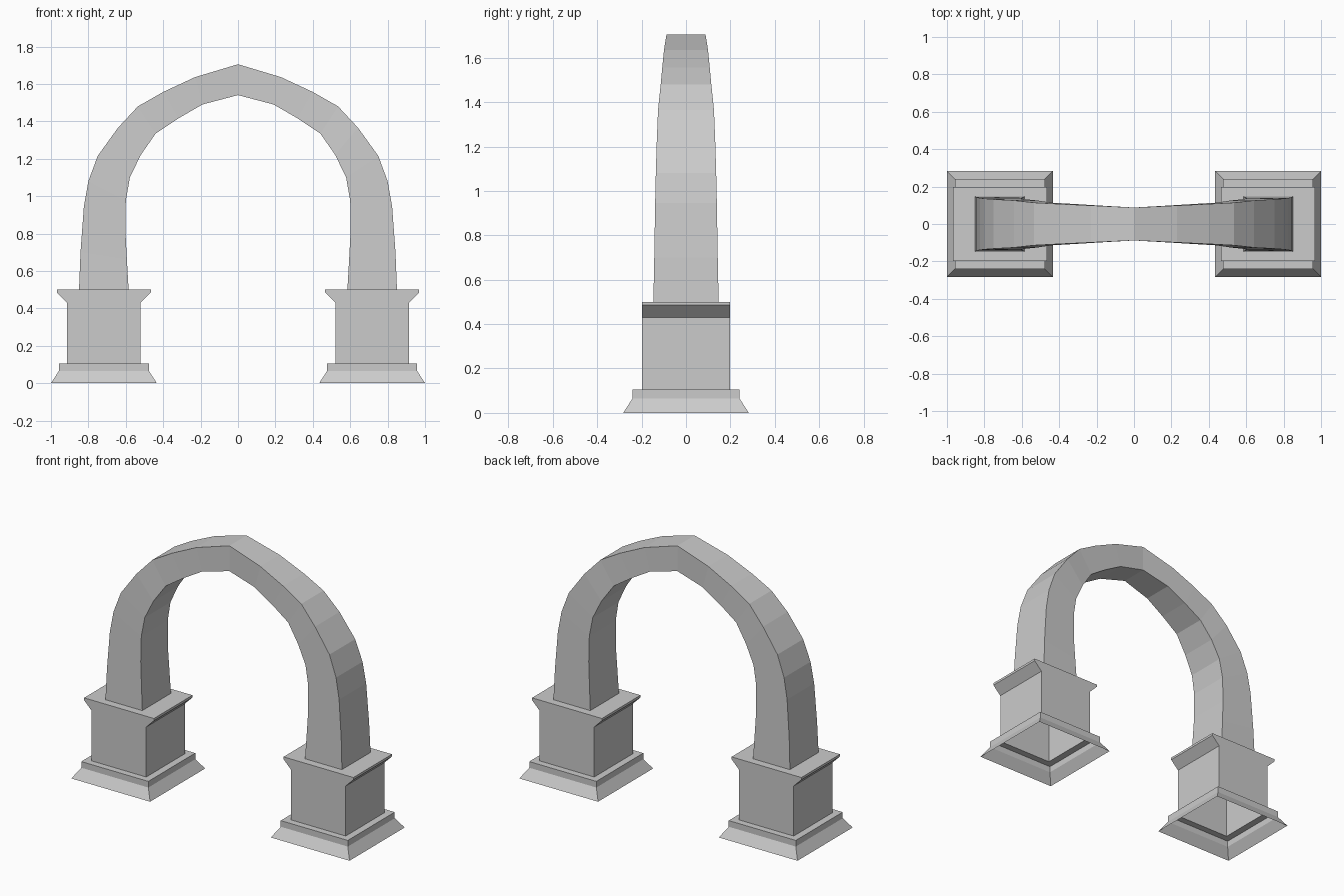
import bpy, bmesh

if "Cube" in bpy.data.objects:
    bpy.data.objects.remove(bpy.data.objects["Cube"])


def make_object(name, loops, cap_end=False):
    """Bridge a series of four-point loops into a flat-shaded shell."""
    bm = bmesh.new()
    rings = [[bm.verts.new(p) for p in loop] for loop in loops]
    for a, b in zip(rings, rings[1:]):
        for i in range(4):
            j = (i + 1) % 4
            bm.faces.new((a[i], a[j], b[j], b[i]))
    if cap_end:
        bm.faces.new(rings[-1])
    bmesh.ops.recalc_face_normals(bm, faces=bm.faces)
    mesh = bpy.data.meshes.new(name)
    bm.to_mesh(mesh)
    bm.free()
    obj = bpy.data.objects.new(name, mesh)
    bpy.context.collection.objects.link(obj)
    return obj


def rectangle(cx, hx, hy, z):
    return [(cx - hx, -hy, z), (cx + hx, -hy, z), (cx + hx, hy, z), (cx - hx, hy, z)]


# Pedestals: hollow from below, cap overhangs only sideways (half x, half y, z)
profile = [(.283, .283, 0), (.241, .241, .065), (.241, .241, .105),
           (.196, .198, .105), (.196, .198, .43), (.251, .198, .485), (.251, .198, .5)]
for side, cx in (("left", -.717), ("right", .717)):
    make_object(side + "_pedestal", [rectangle(cx, *p) for p in profile], cap_end=True)

# Arch: tapering sections (outer x, outer z, inner x, inner z, half depth)
sections = [(.85, .5, .585, .5, .147), (.842, .70, .594, .66, .143),
            (.824, .945, .602, .81, .139), (.80, 1.08, .60, .975, .136),
            (.75, 1.215, .578, 1.10, .132), (.642, 1.365, .52, 1.22, .126),
            (.535, 1.48, .44, 1.335, .114), (.40, 1.557, .32, 1.415, .107),
            (.23, 1.636, .19, 1.49, .099), (0, 1.705, 0, 1.54, .088)]


def arch_loop(section, sign):
    ox, oz, ix, iz, d = section
    return [(sign * ox, -d, oz), (sign * ix, -d, iz), (sign * ix, d, iz), (sign * ox, d, oz)]


loops = [arch_loop(s, -1) for s in sections]
loops += [arch_loop(s, 1) for s in reversed(sections[:-1])]
make_object("arch", loops)
